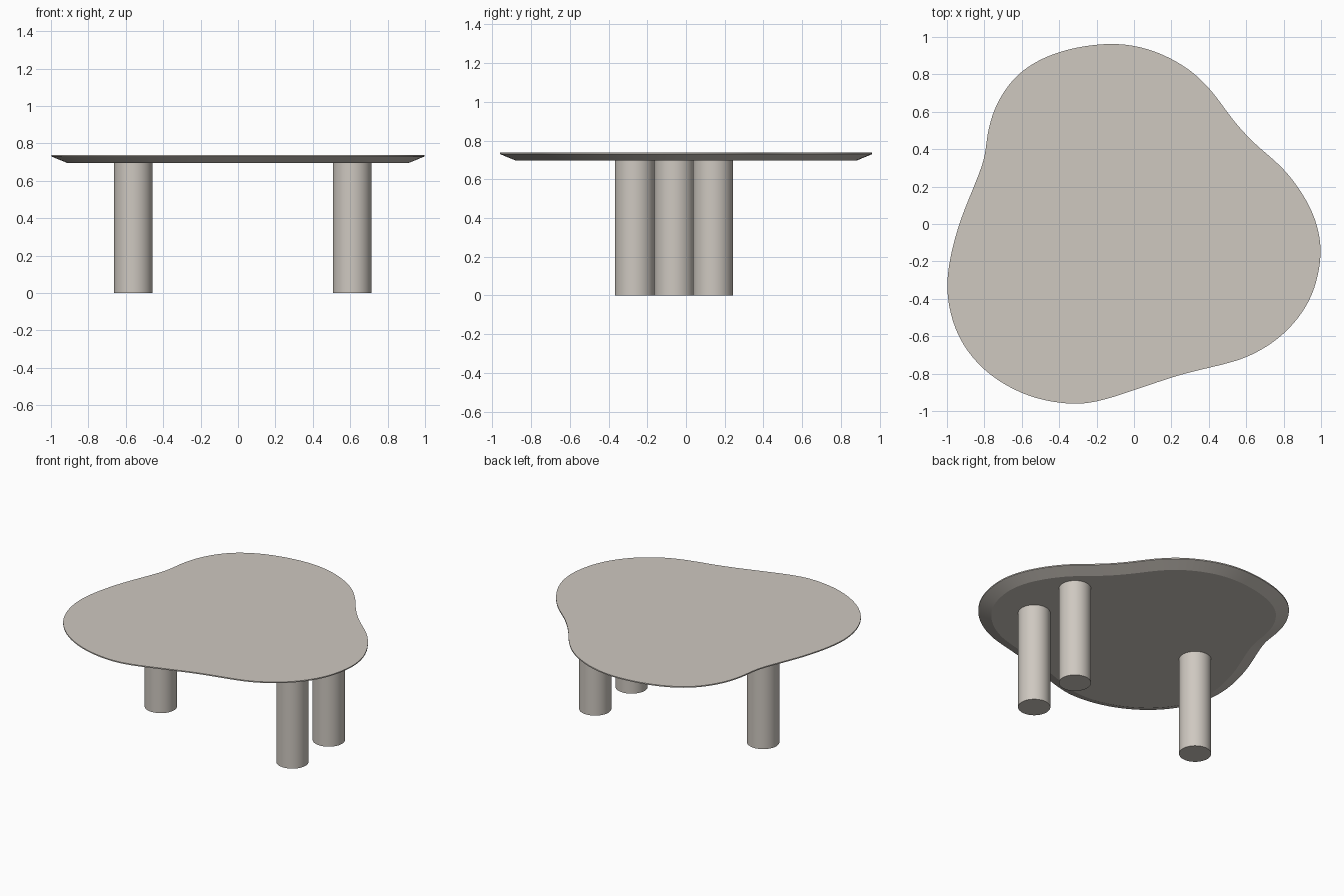
import bpy, bmesh, math
from mathutils import Vector

if "Cube" in bpy.data.objects:
    bpy.data.objects.remove(bpy.data.objects["Cube"])

mat = bpy.data.materials.new("warm grey")
mat.diffuse_color = (0.62, 0.58, 0.53, 1)
mat.use_nodes = True
mat.node_tree.nodes["Principled BSDF"].inputs["Base Color"].default_value = mat.diffuse_color

# Organic outline of the top, seen from above
OUTLINE = [(-.12, .966), (.10, .928), (.29, .83), (.42, .705), (.53, .555), (.65, .425),
           (.80, .295), (.92, .13), (.985, -.03), (.997, -.20), (.94, -.41), (.80, -.59),
           (.62, -.705), (.45, -.757), (.25, -.805), (0, -.888), (-.17, -.942), (-.33, -.963),
           (-.56, -.922), (-.78, -.80), (-.93, -.62), (-.995, -.41), (-.99, -.22), (-.935, 0),
           (-.86, .19), (-.80, .35), (-.78, .50), (-.725, .66), (-.60, .82), (-.39, .925)]


def smooth_loop(points, steps):
    """Closed Catmull-Rom curve through the points."""
    p = [Vector(q) for q in points]
    n, out = len(p), []
    for i in range(n):
        a, b, c, d = (p[(i + k - 1) % n] for k in range(4))
        for s in range(steps):
            t = s / steps
            out.append(0.5 * (2 * b + (c - a) * t + (2 * a - 5 * b + 4 * c - d) * t * t
                              + (3 * b - a - 3 * c + d) * t ** 3))
    # relax small wobbles
    for _ in range(6):
        m = len(out)
        out = [(out[i - 1] + 2 * out[i] + out[(i + 1) % m]) / 4 for i in range(m)]
    return out


def inset(loop, dist):
    """Move a clockwise loop inwards by dist."""
    n, out = len(loop), []
    for i in range(n):
        t = (loop[(i + 1) % n] - loop[i - 1]).normalized()
        out.append(loop[i] + Vector((t.y, -t.x)) * dist)
    return out


def finish(bm, name, angle):
    bmesh.ops.recalc_face_normals(bm, faces=bm.faces)
    me = bpy.data.meshes.new(name)
    bm.to_mesh(me)
    bm.free()
    me.materials.append(mat)
    ob = bpy.data.objects.new(name, me)
    bpy.context.collection.objects.link(ob)
    bpy.ops.object.select_all(action='DESELECT')
    ob.select_set(True)
    bpy.context.view_layer.objects.active = ob
    bpy.ops.object.shade_smooth_by_angle(angle=math.radians(angle))
    return ob


# Table top: thin upright lip, then a wide undercut bevel
loop = smooth_loop(OUTLINE, 6)
bm = bmesh.new()
rings = [[bm.verts.new((v.x, v.y, z)) for v in inset(loop, d)]
         for d, z in ((0, .738), (0, .73), (.083, .696))]
n = len(loop)
for r0, r1 in zip(rings, rings[1:]):
    for i in range(n):
        j = (i + 1) % n
        bm.faces.new((r0[i], r0[j], r1[j], r1[i]))
bm.faces.new(rings[0])
bm.faces.new(rings[-1])
finish(bm, "table_top", 15)

# Three round legs
LEGS = {"front_right_leg": (.61, -.265), "back_right_leg": (.61, .14), "left_leg": (-.56, -.06)}
for name, (x, y) in LEGS.items():
    bm = bmesh.new()
    bmesh.ops.create_cone(bm, cap_ends=True, segments=64, radius1=.103, radius2=.103, depth=.7)
    bmesh.ops.translate(bm, verts=bm.verts, vec=(x, y, .35))
    finish(bm, name, 30)
